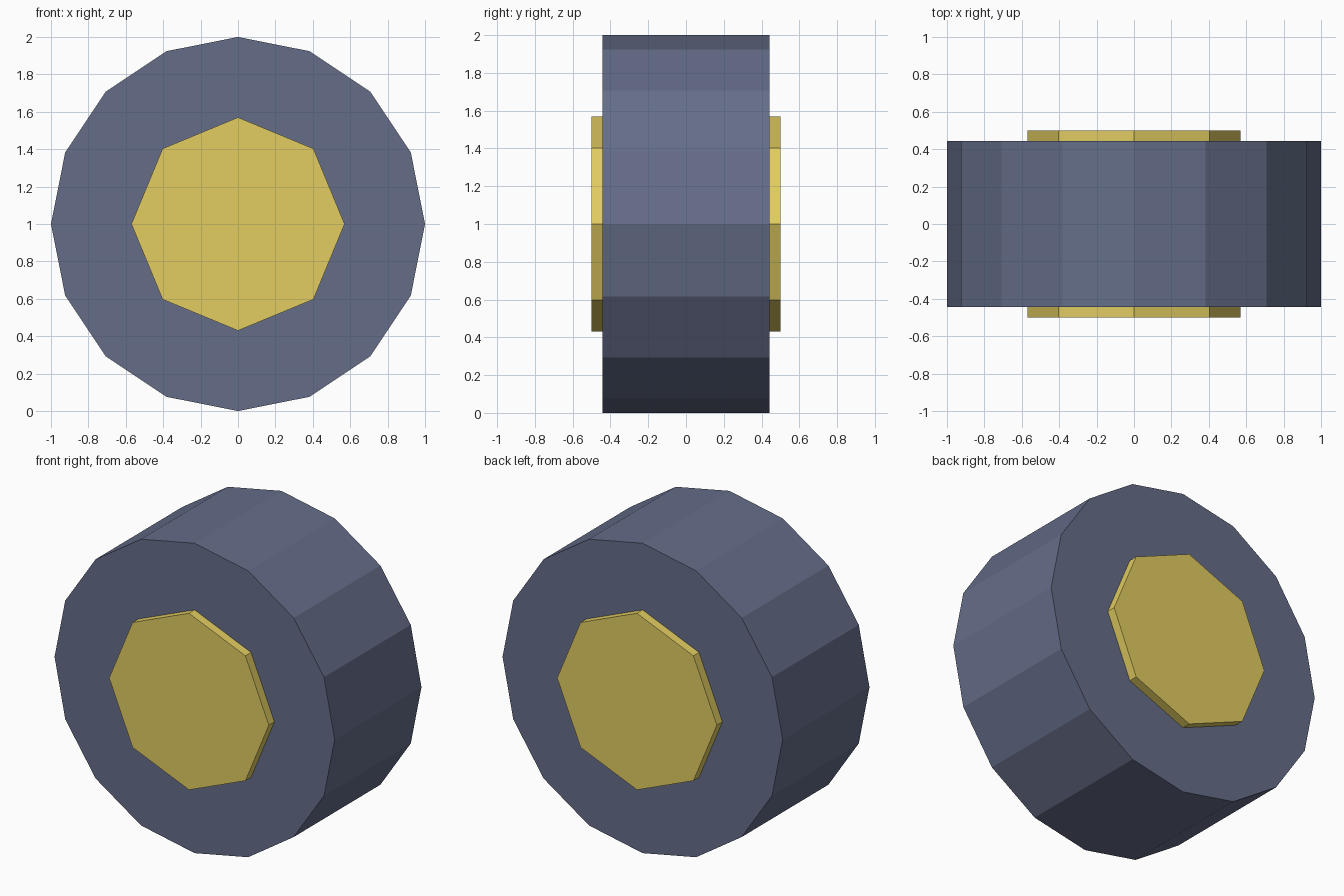
import bpy
from math import pi

cube = bpy.data.objects.get("Cube")
if cube:
    bpy.data.objects.remove(cube, do_unlink=True)


def material(name, rgb):
    mat = bpy.data.materials.new(name)
    mat.use_nodes = True
    colour = (*rgb, 1.0)
    mat.diffuse_color = colour
    mat.node_tree.nodes["Principled BSDF"].inputs["Base Color"].default_value = colour
    return mat


def disc(name, sides, radius, width, mat):
    """Flat-sided cylinder lying along y, with a corner at the top."""
    bpy.ops.mesh.primitive_cylinder_add(
        vertices=sides, radius=radius, depth=width,
        location=(0, 0, 1), rotation=(pi / 2, 0, 0))
    obj = bpy.context.object
    obj.name = name
    bpy.ops.object.transform_apply(location=False, rotation=True, scale=False)
    obj.data.materials.append(mat)
    return obj


slate = material("slate_rubber", (0.13, 0.155, 0.25))
yellow = material("yellow_hub", (0.76, 0.61, 0.12))

# Wide tyre, and a hub that stands proud of it on both sides
disc("tyre", 16, 1.0, 0.885, slate)
disc("hub", 8, 0.57, 1.0, yellow)
